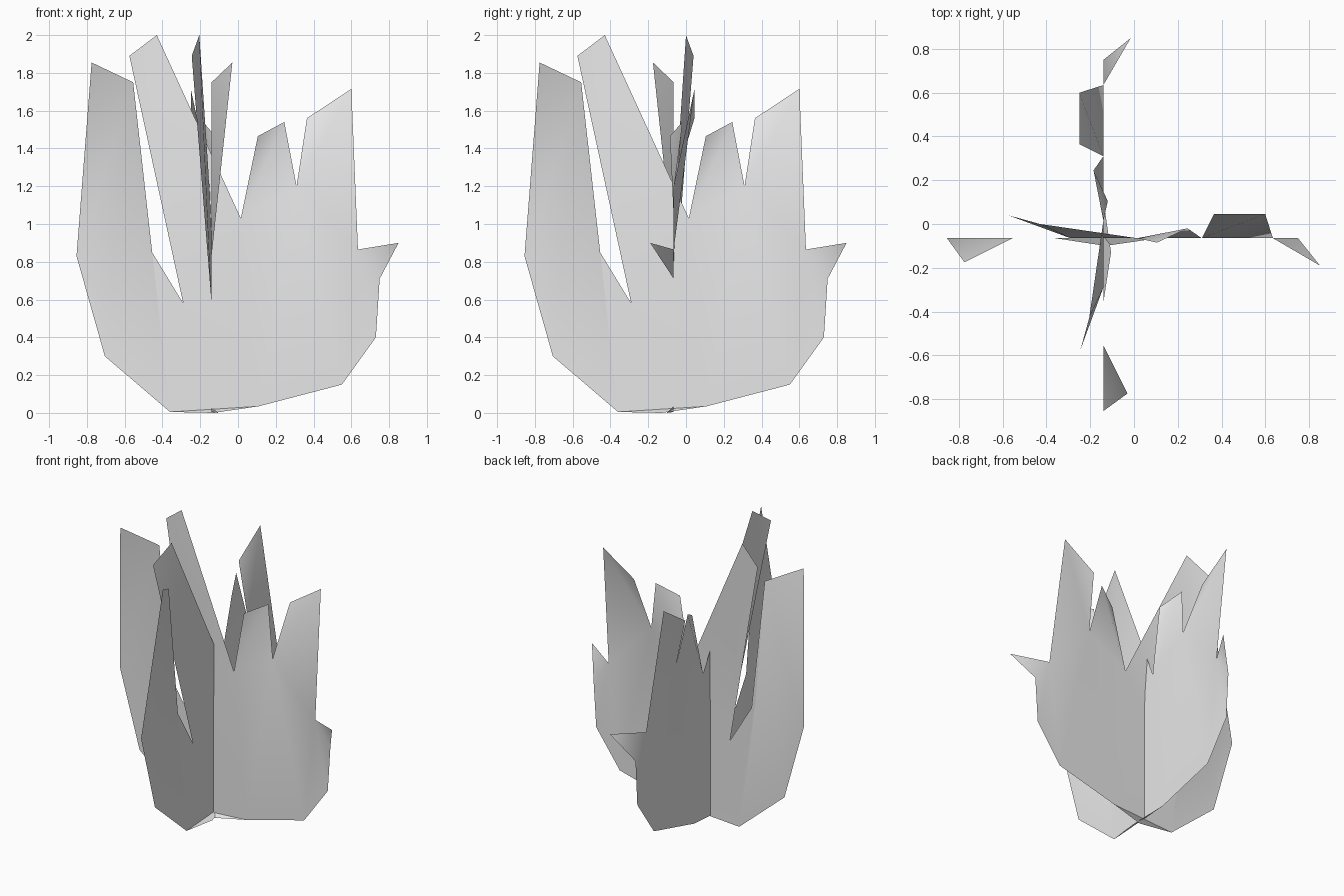
import bpy
import bmesh
import math

cube = bpy.data.objects.get("Cube")
if cube:
    bpy.data.objects.remove(cube, do_unlink=True)

# Single plain colour
leaf_grey = bpy.data.materials.new("leaf_grey")
leaf_grey.use_nodes = True
colour = (0.8, 0.8, 0.8, 1)
leaf_grey.diffuse_color = colour
leaf_grey.node_tree.nodes["Principled BSDF"].inputs["Base Color"].default_value = colour

# Flat centre of a leaf sheet, counterclockwise (across, up)
BODY = [(-.36, .005), (.11, .035), (.55, .15), (.73, .4), (.75, .71),
        (.635, .865), (.31, 1.2), (.015, 1.03), (-.29, .58), (-.485, .9),
        (-.555, 1.75), (-.855, .83), (-.735, .52), (-.705, .3)]

# Bent tips, keyed by the body edge they grow from (across, lean, up)
TIPS = {
    0: [(-.13, -.035, 0)],
    4: [(.85, -.125, .9)],
    5: [(.6, .11, 1.715), (.365, .11, 1.56)],
    6: [(.245, .045, 1.54), (.105, -.02, 1.465)],
    7: [(-.43, .065, 2), (-.575, .105, 1.89)],
    10: [(-.775, -.11, 1.855)],
}


def build_sheet_mesh():
    bm = bmesh.new()
    body = [bm.verts.new((across, 0, up)) for across, up in BODY]
    bm.faces.new(body)
    for edge, points in TIPS.items():
        root, pivot = body[edge], body[edge + 1]
        chain = [root] + [bm.verts.new(p) for p in points]
        if len(chain) == 2:
            bm.faces.new((root, chain[1], pivot))
        else:
            for a, b in zip(chain, chain[1:]):
                bm.faces.new((pivot, a, b))
    bmesh.ops.triangulate(bm, faces=bm.faces[:])
    mesh = bpy.data.meshes.new("leaf_sheet")
    bm.to_mesh(mesh)
    bm.free()
    mesh.materials.append(leaf_grey)
    return mesh


def add_sheet(name, location, turn):
    sheet = bpy.data.objects.new(name, build_sheet_mesh())
    sheet.location = location
    sheet.rotation_euler.z = turn
    bpy.context.collection.objects.link(sheet)
    bpy.ops.object.select_all(action="DESELECT")
    sheet.select_set(True)
    bpy.context.view_layer.objects.active = sheet
    bpy.ops.object.shade_smooth_by_angle(angle=math.radians(60))


# Two crossed sheets, one a quarter turn of the other
add_sheet("leaf_sheet_across", (0, -.065, 0), 0)
add_sheet("leaf_sheet_along", (-.14, 0, 0), math.pi / 2)
